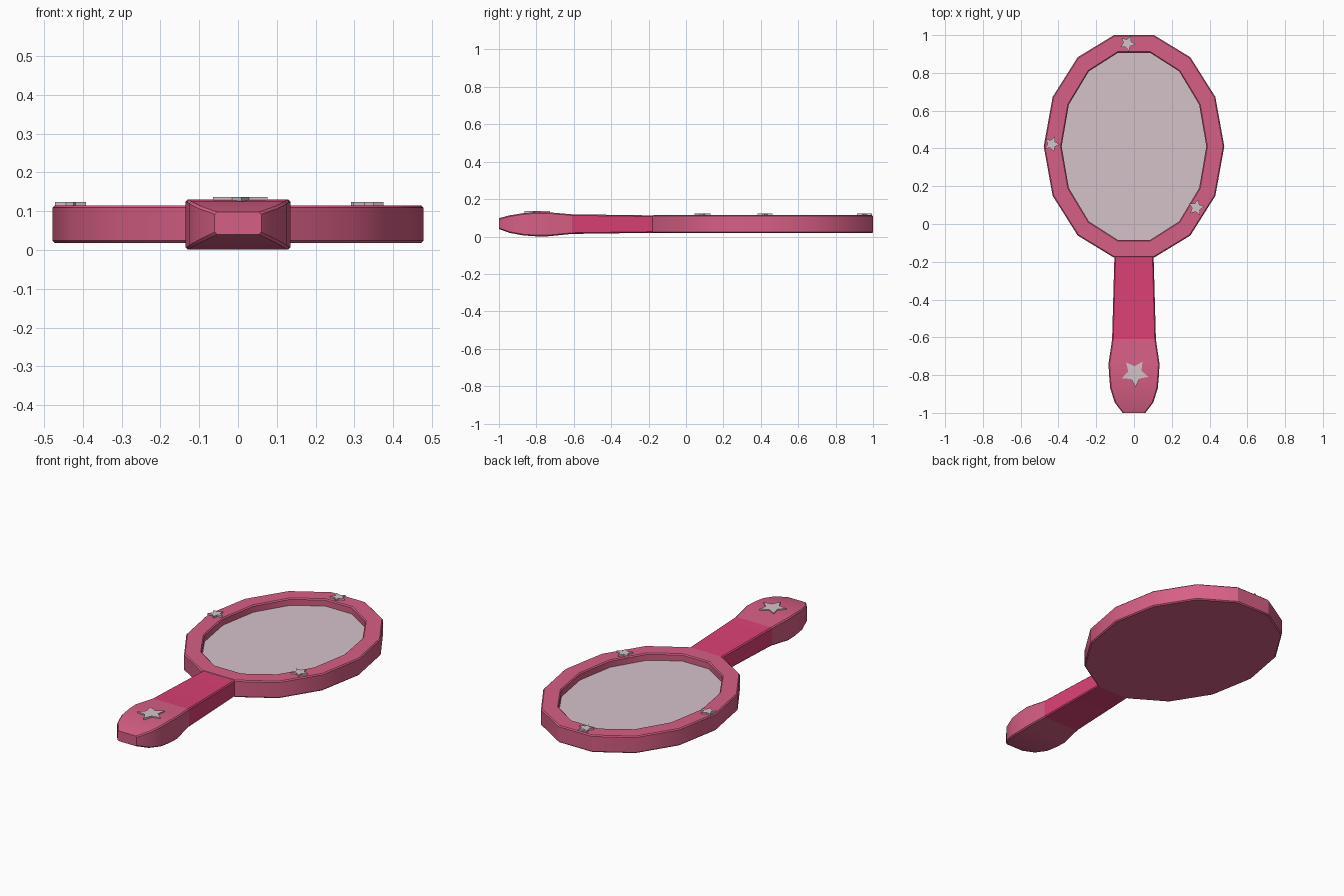
import bpy, bmesh, math

cube = bpy.data.objects.get("Cube")
if cube:
    bpy.data.objects.remove(cube, do_unlink=True)


def material(name, rgb):
    m = bpy.data.materials.new(name)
    m.use_nodes = True
    m.diffuse_color = (*rgb, 1)
    bsdf = next(n for n in m.node_tree.nodes if n.type == 'BSDF_PRINCIPLED')
    bsdf.inputs["Base Color"].default_value = (*rgb, 1)
    return m


rose = material("rose pink", (0.68, 0.115, 0.235))
deep = material("deep pink", (0.70, 0.052, 0.175))
silver = material("pale silver", (0.66, 0.54, 0.59))


def loft(name, rings, mats, caps=(True, True)):
    """Skin a list of equal-length point rings into one object."""
    bm = bmesh.new()
    loops = [[bm.verts.new(p) for p in ring] for ring in rings]
    n = len(loops[0])
    for a, b in zip(loops, loops[1:]):
        for i in range(n):
            j = (i + 1) % n
            bm.faces.new((a[i], a[j], b[j], b[i]))
    for cap, loop in zip(caps, (loops[0], loops[-1])):
        if cap:
            bm.faces.new(loop)
    bmesh.ops.recalc_face_normals(bm, faces=bm.faces)
    mesh = bpy.data.meshes.new(name)
    bm.to_mesh(mesh)
    bm.free()
    ob = bpy.data.objects.new(name, mesh)
    bpy.context.collection.objects.link(ob)
    for m in mats:
        mesh.materials.append(m)
    return ob


def smooth(ob):
    bpy.ops.object.select_all(action='DESELECT')
    ob.select_set(True)
    bpy.context.view_layer.objects.active = ob
    bpy.ops.object.shade_smooth_by_angle(angle=math.radians(30))


# Oval head: fourteen-sided rings around one centre
SIDES, CENTRE_Y = 14, 0.411


def oval(rx, ry, z):
    steps = [2 * math.pi * i / SIDES for i in range(SIDES)]
    return [(rx * math.cos(a), CENTRE_Y + ry * math.sin(a), z) for a in steps]


RX, RY, IX, IY, GLASS_Z = 0.478, 0.604, 0.383, 0.508, 0.075
BEVEL = 0.006
frame = loft("mirror_frame", [
    oval(RX - BEVEL, RY - BEVEL, 0.018),
    oval(RX, RY, 0.018 + BEVEL),
    oval(RX, RY, 0.115 - BEVEL),
    oval(RX - BEVEL, RY - BEVEL, 0.115),
    oval(IX + BEVEL, IY + BEVEL, 0.115),
    oval(IX, IY, 0.115 - BEVEL),
    oval(IX, IY, GLASS_Z - 0.01)], [rose])
smooth(frame)

# Glass set down inside the frame
loft("mirror_glass", [oval(IX, IY, GLASS_Z - 0.005), oval(IX, IY, GLASS_Z)], [silver])


# Handle: chamfered box sections (y, half width, bottom, top)
def section(y, w, lo, hi, c=0.006):
    corners = [(w - c, lo), (w, lo + c), (w, hi - c), (w - c, hi)]
    outline = corners + [(-x, z) for x, z in reversed(corners)]
    return [(x, y, z) for x, z in outline]


handle = loft("handle", [section(*s) for s in (
    (-0.17, 0.103, 0.020, 0.113),
    (-0.18, 0.104, 0.020, 0.113),
    (-0.61, 0.116, 0.014, 0.119),
    (-0.74, 0.135, 0.001, 0.130),
    (-0.80, 0.132, 0.001, 0.130),
    (-0.87, 0.126, 0.006, 0.125),
    (-0.945, 0.102, 0.020, 0.113),
    (-1.0, 0.060, 0.040, 0.098))], [rose, deep])
for f in handle.data.polygons:
    if -0.61 < f.center.y < -0.18:
        f.material_index = 1
smooth(handle)


# Raised five-pointed stars
def star(name, x, y, r, z0, z1, turn):
    def ring(z):
        pts = []
        for i in range(10):
            a = math.radians(turn + 36 * i)
            d = r if i % 2 == 0 else r * 0.5
            pts.append((x + d * math.cos(a), y + d * math.sin(a), z))
        return pts
    loft(name, [ring(z0), ring(z1)], [silver])


star("handle_star", 0.005, -0.79, 0.074, 0.12, 0.136, -87)
star("top_star", -0.035, 0.956, 0.043, 0.11, 0.124, -80)
star("right_star", -0.435, 0.423, 0.043, 0.11, 0.124, -75)
star("left_star", 0.33, 0.087, 0.045, 0.11, 0.124, -65)
